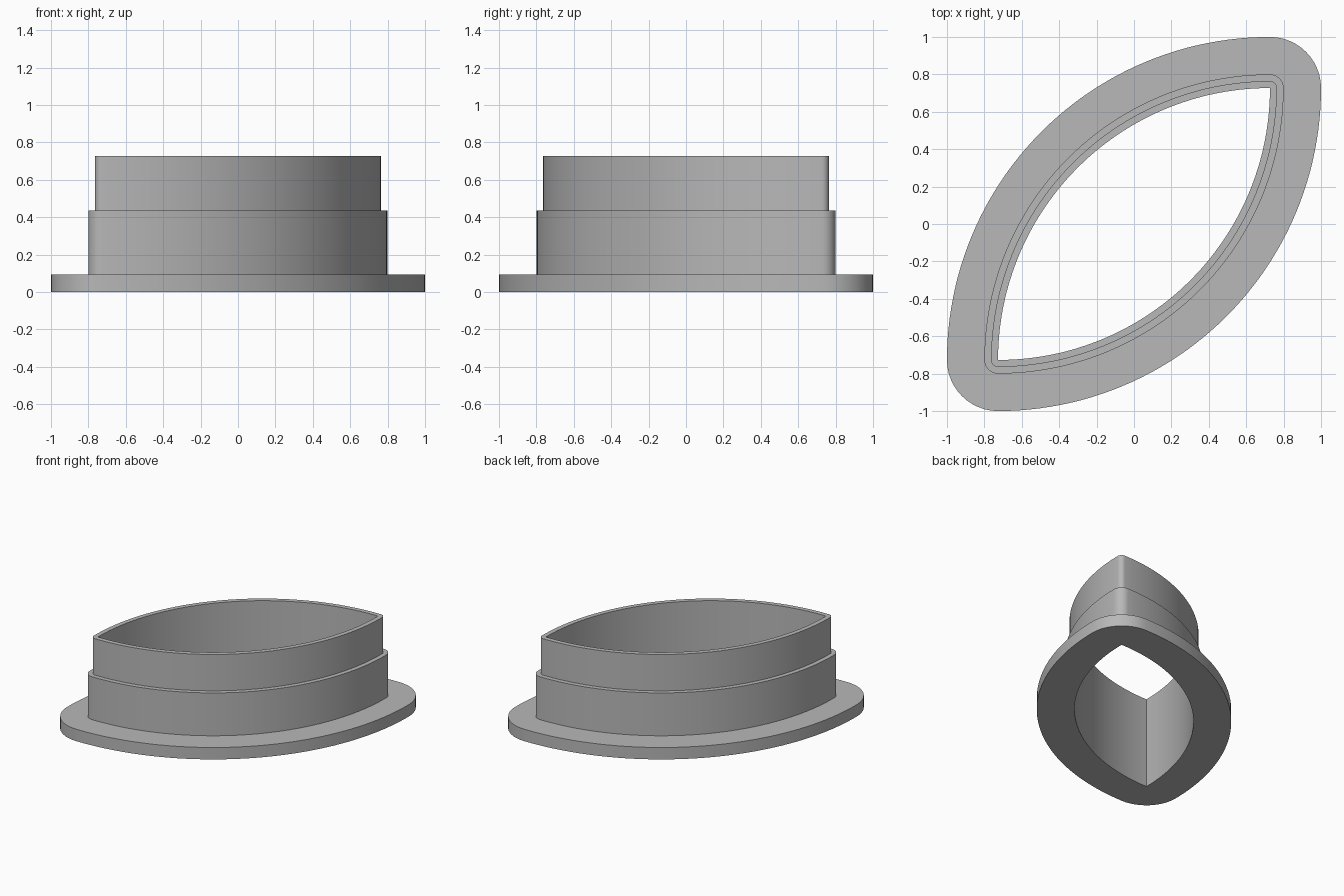
import bpy, bmesh
from math import sin, cos, radians

cube = bpy.data.objects.get("Cube")
if cube:
    bpy.data.objects.remove(cube, do_unlink=True)

TIP = 0.727                    # distance of the bore's tips from each axis
ARC_STEPS, TIP_STEPS = 48, 12

# Wall section as (outward offset from the bore, height)
SECTION = [(0, 0), (0.273, 0), (0.273, 0.095), (0.073, 0.095),
           (0.073, 0.437), (0.037, 0.437), (0.037, 0.727), (0, 0.727)]


def lens_outline(offset):
    """Two quarter arcs joined by tips rounded to the offset."""
    corners = [(TIP, -TIP, 90, 2 * TIP + offset, ARC_STEPS),
               (-TIP, -TIP, 180, offset, TIP_STEPS),
               (-TIP, TIP, 270, 2 * TIP + offset, ARC_STEPS),
               (TIP, TIP, 0, offset, TIP_STEPS)]
    points = []
    for cx, cy, start, radius, steps in corners:
        for i in range(steps):
            a = radians(start + 90 * i / steps)
            points.append((cx + radius * cos(a), cy + radius * sin(a)))
    return points


def material(name, colour):
    mat = bpy.data.materials.new(name)
    mat.use_nodes = True
    mat.diffuse_color = colour
    mat.node_tree.nodes["Principled BSDF"].inputs["Base Color"].default_value = colour
    return mat


# Stepped lens-shaped sleeve with a wide base flange
bm = bmesh.new()
rings = [[bm.verts.new((x, y, z)) for x, y in lens_outline(offset)]
         for offset, z in SECTION]
for k, lower in enumerate(rings):
    upper = rings[(k + 1) % len(rings)]
    for i in range(len(lower)):
        j = (i + 1) % len(lower)
        bm.faces.new((lower[i], lower[j], upper[j], upper[i]))

# Close the sharp tips of the bore
bmesh.ops.remove_doubles(bm, verts=bm.verts, dist=0.0005)
bmesh.ops.recalc_face_normals(bm, faces=bm.faces)

mesh = bpy.data.meshes.new("flanged_sleeve")
bm.to_mesh(mesh)
bm.free()
mesh.materials.append(material("plain grey", (0.48, 0.48, 0.48, 1)))
sleeve = bpy.data.objects.new("flanged_sleeve", mesh)
bpy.context.collection.objects.link(sleeve)

bpy.ops.object.select_all(action='DESELECT')
sleeve.select_set(True)
bpy.context.view_layer.objects.active = sleeve
bpy.ops.object.shade_smooth_by_angle(angle=radians(30))
